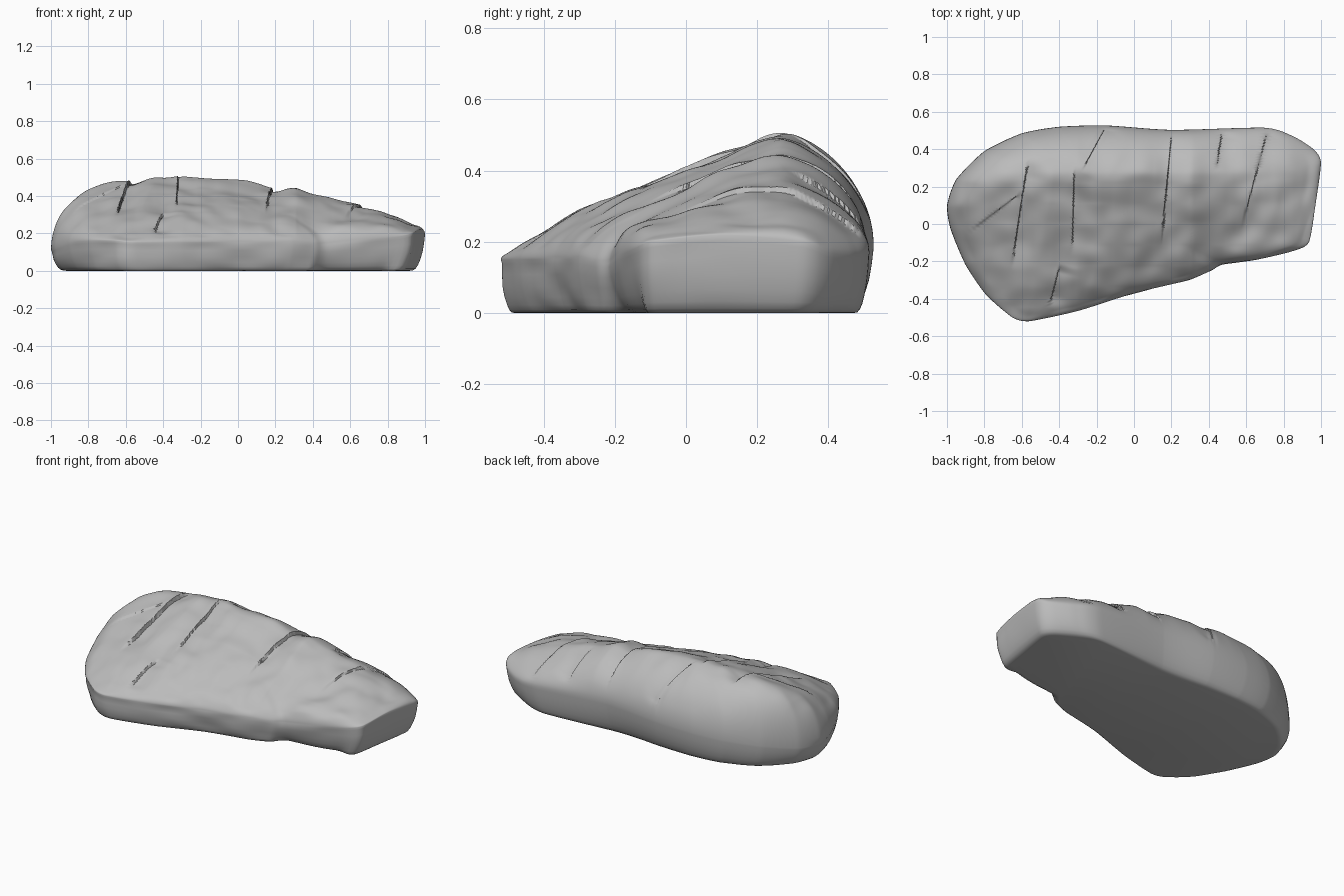
import bpy, bmesh, math
from mathutils import Vector, noise

if "Cube" in bpy.data.objects:
    bpy.data.objects.remove(bpy.data.objects["Cube"])

ANGLES, RINGS = 400, 100
CENTRE = Vector((-0.05, 0.06))

# Footprint seen from above: x, y, height of the rim
OUTLINE = [(1.0, .33, .2), (.97, .1, .22), (.935, -.1, .2), (.85, -.145, .18),
           (.66, -.19, .16), (.47, -.215, .14), (.41, -.25, .14), (.29, -.3, .15),
           (0, -.37, .15), (-.3, -.465, .15), (-.56, -.52, .15), (-.65, -.5, .16),
           (-.79, -.38, .16), (-.9, -.22, .15), (-.98, -.03, .12), (-1, .1, .11),
           (-.95, .24, .12), (-.8, .39, .15), (-.6, .485, .17), (-.4, .52, .18),
           (-.15, .527, .19), (.2, .503, .2), (.7, .515, .17), (.85, .47, .16),
           (.96, .4, .17)]
# Crest line: x, height
CREST = [(-1, .42), (-.88, .46), (-.72, .483), (-.53, .502), (-.3, .505), (0, .48),
         (.18, .455), (.31, .445), (.5, .388), (.7, .345), (.85, .305), (1, .26)]
# Cracks: two ends and the drop on the right-hand side
CRACKS = [(-.57, .32, -.65, -.2, .028), (-.32, .28, -.33, -.13, .018),
          (.2, .47, .15, -.07, .022), (.47, .49, .44, .3, .014),
          (.72, .52, .58, 0, .014), (-.14, .54, -.27, .3, .014),
          (-.4, -.23, -.45, -.43, .018), (-.6, .17, -.88, -.04, .008)]


def smooth(a, b, v):
    t = max(0, min(1, (v - a) / (b - a)))
    return t * t * (3 - 2 * t)


def crest(x):
    for (xa, za), (xb, zb) in zip(CREST, CREST[1:]):
        if x <= xb:
            return za + (zb - za) * max(0, (x - xa) / (xb - xa))
    return CREST[-1][1]


def rim_loop():
    """Resample the footprint evenly by angle around the centre."""
    fine, n = [], len(OUTLINE)
    for i in range(n):
        a, b, c, d = (Vector(OUTLINE[(i + k) % n]) for k in (-1, 0, 1, 2))
        for s in range(12):
            t = s / 12
            curved = b + (c - a) * (t / 2) + (a * 2 - b * 5 + c * 4 - d) * (t * t / 2) \
                + (b * 3 - a - c * 3 + d) * (t ** 3 / 2)
            fine.append(curved.lerp(b.lerp(c, t), .4))
    polar = sorted((math.atan2(p.y - CENTRE.y, p.x - CENTRE.x), p) for p in fine)
    polar = [(polar[-1][0] - math.tau, polar[-1][1])] + polar + \
            [(polar[0][0] + math.tau, polar[0][1])]
    loop, j = [], 0
    for i in range(ANGLES):
        ang = -math.pi + math.tau * i / ANGLES
        while polar[j + 1][0] < ang:
            j += 1
        (a0, p0), (a1, p1) = polar[j], polar[j + 1]
        loop.append(p0.lerp(p1, (ang - a0) / max(a1 - a0, 1e-6)))
    return loop


def cracked(p):
    """Pull a point towards nearby cracks; return it with the step beside them."""
    drop = 0
    for xa, ya, xb, yb, depth in CRACKS:
        along = Vector((xb - xa, yb - ya))
        length = along.length
        along /= length
        across = Vector((-along.y, along.x))
        rel = p - Vector((xa, ya))
        u, side = rel.dot(along) / length, rel.dot(across)
        fade = smooth(-.08, .15, u) * (1 - smooth(.75, 1.1, u))
        if abs(side) < .03:
            p = p + across * (side * abs(side) / .03 - side) * fade
        drop += depth * fade * smooth(-.002, .002, side) * (1 - smooth(0, .15, side))
    return p, drop


def top_height(x, y, s, rim):
    gap = y - .27
    # Steep back, long front slope that flattens towards the right end
    slope = .5 if gap > 0 else .43 - .2 * smooth(.35, .8, x)
    body = max(crest(x) - slope * gap * gap / (abs(gap) + .06), rim + .02)
    # Blunter shoulders at the two ends
    power = 7 + (4 if x < 0 else 6) * smooth(.4, .85, abs(x))
    z = rim + (body - rim) * math.sqrt(max(0, 1 - s ** power))
    # Worn lumps and shallow hollows, calmer at the back
    rough = .3 + .7 * (1 - smooth(.2, .45, y))
    lumps = noise.noise(Vector((x * 4, y * 5, 2))) * .016
    lumps += noise.noise(Vector((x * 9, y * 9, 5))) * .012
    return z + lumps * rough * (1 - smooth(.93, 1, s))


rim = rim_loop()
bm = bmesh.new()
rings = []


def add_ring(point):
    rings.append([bm.verts.new(point(p)) for p in rim])


# Outer wall: inset from the rim and level, from the base upwards
for inset, level in [(.085, 0), (.068, .012), (.053, .06), (.04, .15), (.027, .3),
                     (.014, .5), (.006, .72), (.001, .92)]:
    def wall(p):
        out = (p.xy - CENTRE).normalized()
        # Softer rounding at the back and ends, undercut below the front right
        reach = .6 + .35 * smooth(.3, .48, p.y) + .35 * smooth(.7, .95, abs(p.x))
        flat = p.xy - out * inset * reach
        undercut = smooth(.4, .5, p.x) * (1 - smooth(.8, .93, p.x)) * (1 - smooth(-.1, 0, p.y))
        flat.y += undercut * inset * .6
        bump = noise.noise(Vector((p.x * 5, p.y * 5, level * 1.5))) * .012
        flat += out * bump * smooth(0, .4, level) * (1 - smooth(.9, 1, level)) * (1 - smooth(-.1, .3, p.y))
        return flat.x, flat.y, p.z * level
    add_ring(wall)

# Sloping top, with rings packed towards the rim
for k in range(RINGS):
    s = 1 - (k / RINGS) ** 1.35
    def top(p):
        flat, drop = cracked(CENTRE + (p.xy - CENTRE) * s)
        inside = 1 - smooth(.93, 1, s)
        flat = (CENTRE + (p.xy - CENTRE) * s).lerp(flat, inside)
        return flat.x, flat.y, top_height(flat.x, flat.y, s, p.z) - drop * inside
    add_ring(top)

for low, high in zip(rings, rings[1:]):
    for i in range(ANGLES):
        j = (i + 1) % ANGLES
        bm.faces.new((low[i], low[j], high[j], high[i]))
peak = bm.verts.new((*CENTRE, top_height(*CENTRE, 0, .16)))
for i in range(ANGLES):
    bm.faces.new((rings[-1][i], rings[-1][(i + 1) % ANGLES], peak))
bm.faces.new(rings[0][::-1])
bmesh.ops.recalc_face_normals(bm, faces=bm.faces)

mesh = bpy.data.meshes.new("flat_rock")
bm.to_mesh(mesh)
bm.free()
rock = bpy.data.objects.new("flat_rock", mesh)
bpy.context.collection.objects.link(rock)

# Plain stone colour
stone = bpy.data.materials.new("grey_stone")
stone.use_nodes = True
colour = (.5, .5, .5, 1)
stone.diffuse_color = colour
stone.node_tree.nodes["Principled BSDF"].inputs["Base Color"].default_value = colour
mesh.materials.append(stone)

bpy.context.view_layer.objects.active = rock
rock.select_set(True)
bpy.ops.object.shade_smooth_by_angle(angle=math.radians(50))
